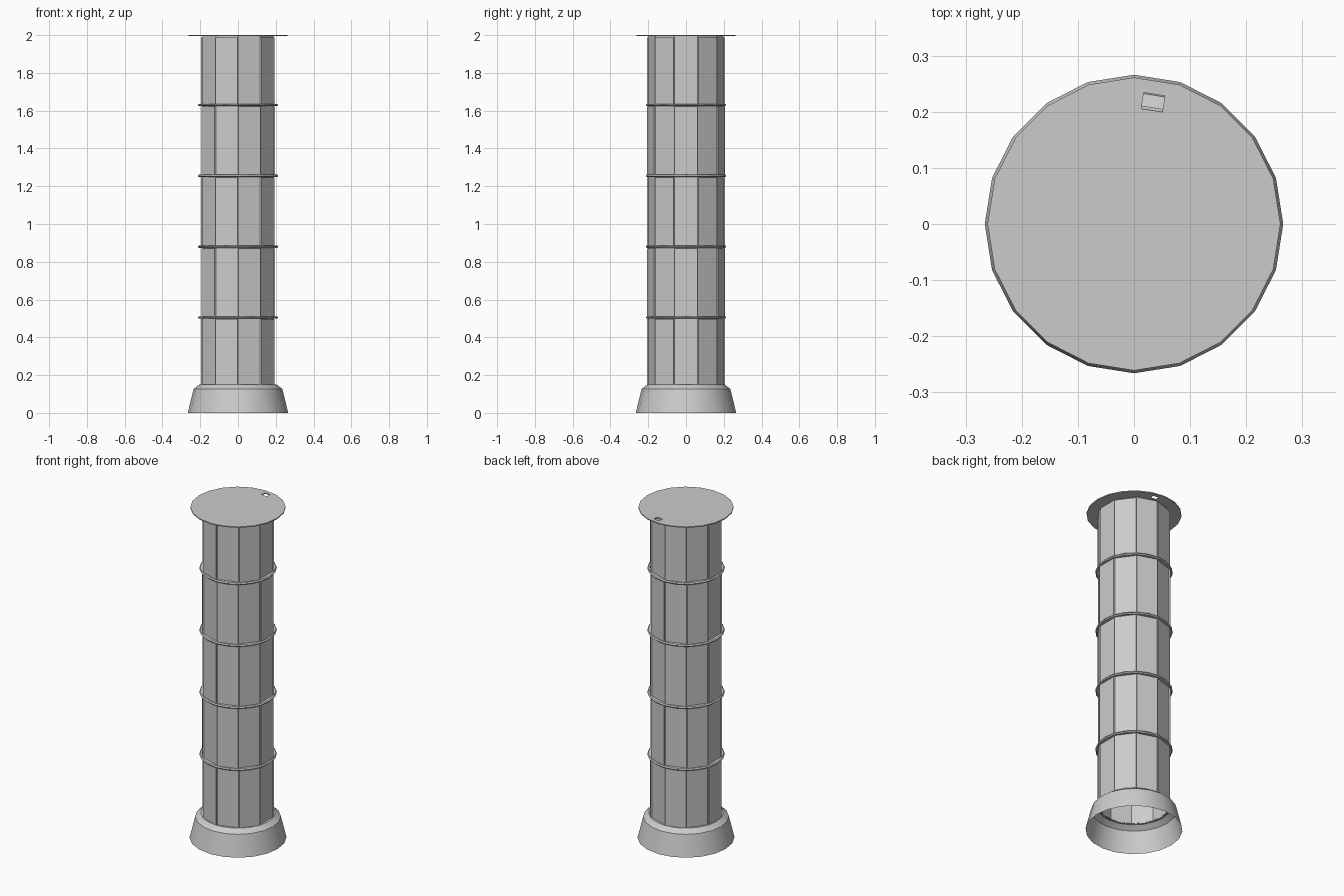
import bpy, bmesh
from math import cos, sin, pi, radians

if "Cube" in bpy.data.objects:
    bpy.data.objects.remove(bpy.data.objects["Cube"])


def make(name, bm, smooth=False):
    me = bpy.data.meshes.new(name)
    bm.to_mesh(me)
    bm.free()
    ob = bpy.data.objects.new(name, me)
    bpy.context.collection.objects.link(ob)
    if smooth:
        for p in me.polygons:
            p.use_smooth = True
        bpy.context.view_layer.objects.active = ob
        ob.select_set(True)
        bpy.ops.object.shade_smooth_by_angle(angle=radians(25))
        ob.select_set(False)
    return ob


def lathe(name, profile, sides, closed=False, cap=False, smooth=False, start=0.0):
    """Revolve an (r, z) profile, listed so that faces point outward."""
    bm = bmesh.new()
    rings = [[bm.verts.new((r * cos(start + 2 * pi * i / sides),
                            r * sin(start + 2 * pi * i / sides), z))
              for i in range(sides)] for r, z in profile]
    pairs = list(zip(rings, rings[1:])) + ([(rings[-1], rings[0])] if closed else [])
    for a, b in pairs:
        for i in range(sides):
            j = (i + 1) % sides
            bm.faces.new((a[i], a[j], b[j], b[i]))
    if cap:
        bm.faces.new(rings[0][::-1])
        bm.faces.new(rings[-1])
    return make(name, bm, smooth)


R = 0.198                       # shaft corner radius
APO = R * cos(pi / 10)          # distance to the flat faces
LEVELS = [0.145, 0.505, 0.88, 1.255, 1.63, 1.996]

# flared hollow foot
lathe("base_skirt", [(0.266, 0), (0.235, 0.127), (0.205, 0.15), (R - 0.008, 0.15)],
      20, smooth=True)

# hollow ten-sided shaft
lathe("shaft", [(R, LEVELS[0]), (R, LEVELS[-1])], 10, start=pi / 10 + pi / 5)

# raised panels in a checkerboard, alternating from section to section
bm = bmesh.new()
half = R * sin(pi / 10) - 0.001
for s, (z0, z1) in enumerate(zip(LEVELS, LEVELS[1:])):
    for k in range(5):
        a = radians(-36 + 72 * k + 36 * (s % 2))
        lo, hi = z0 + 0.006, z1 - 0.009
        if s == 0:
            lo = 0.15
        sets = []
        for d in (APO, APO + 0.008):
            sets.append([bm.verts.new((d * cos(a) - t * sin(a), d * sin(a) + t * cos(a), z))
                         for t, z in ((-half, lo), (half, lo), (half, hi), (-half, hi))])
        inner, outer = sets
        bm.faces.new(outer)
        for i in range(4):
            j = (i + 1) % 4
            bm.faces.new((inner[i], inner[j], outer[j], outer[i]))
make("raised_panels", bm)

# thin bands between the sections
for n, z in enumerate(LEVELS[1:-1]):
    lathe(f"band_{n + 1}", [(0.188, z - 0.006), (0.208, z - 0.006), (0.213, z),
                            (0.208, z + 0.006), (0.188, z + 0.006)], 20, closed=True)

# top plate with a small rectangular hole
plate = lathe("top_plate", [(0.261, 1.994), (0.261, 2.0)], 20, cap=True)
bm = bmesh.new()
bmesh.ops.create_cube(bm, size=1)
cutter = make("hole_cutter", bm)
cutter.location = (0.034, 0.217, 1.997)
cutter.scale = (0.038, 0.029, 0.05)
cutter.rotation_euler.z = radians(-9)
cutter.hide_render = True
cutter.hide_set(True)
mod = plate.modifiers.new("hole", 'BOOLEAN')
mod.operation = 'DIFFERENCE'
mod.solver = 'EXACT'
mod.object = cutter
